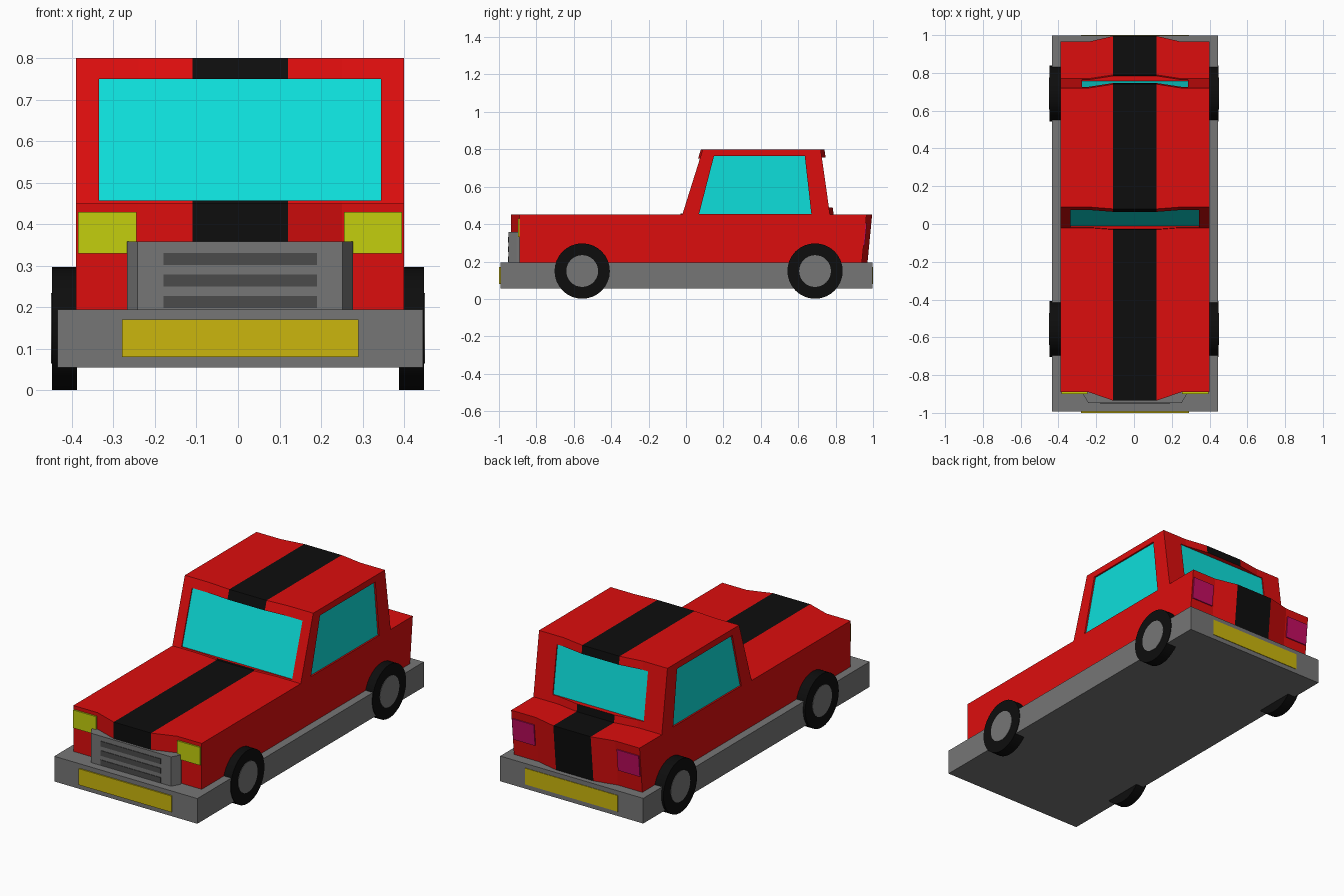
import bpy, bmesh, math

cube = bpy.data.objects.get("Cube")
if cube:
    bpy.data.objects.remove(cube, do_unlink=True)

CX = 0.005  # centre line of the bodywork


def material(name, rgb):
    m = bpy.data.materials.new(name)
    m.use_nodes = True
    m.diffuse_color = (*rgb, 1)
    m.node_tree.nodes["Principled BSDF"].inputs["Base Color"].default_value = (*rgb, 1)
    return m


RED = material("red_paint", (0.72, 0.004, 0.004))
BLACK = material("black_stripe", (0.004, 0.004, 0.004))
GREY = material("grey_metal", (0.18, 0.18, 0.18))
DARK = material("dark_slot", (0.07, 0.07, 0.07))
CYAN = material("cyan_glass", (0.004, 0.74, 0.71))
LIME = material("yellow_headlight", (0.55, 0.62, 0.004))
GOLD = material("gold_plate", (0.6, 0.47, 0.004))
PINK = material("magenta_tail_light", (0.55, 0.004, 0.12))


def loft(name, sections, mats, striped=False):
    """Join (x, [(y, z), ...]) sections; the middle strip may take the second material."""
    bm = bmesh.new()
    rings = [[bm.verts.new((CX + x, y, z)) for y, z in pts] for x, pts in sections]
    n = len(rings[0])
    for k, (a, b) in enumerate(zip(rings, rings[1:])):
        for i in range(n):
            f = bm.faces.new((a[i], a[(i + 1) % n], b[(i + 1) % n], b[i]))
            f.material_index = int(striped and k == len(rings) // 2 - 1)
    bm.faces.new(rings[0])
    bm.faces.new(rings[-1])
    bmesh.ops.recalc_face_normals(bm, faces=bm.faces)
    mesh = bpy.data.meshes.new(name)
    bm.to_mesh(mesh)
    bm.free()
    for m in mats:
        mesh.materials.append(m)
    ob = bpy.data.objects.new(name, mesh)
    bpy.context.collection.objects.link(ob)
    return ob


def prism(name, x0, x1, pts, mat):
    return loft(name, [(x0, pts), (x1, pts)], [mat])


def box(name, x0, x1, y0, y1, z0, z1, mat):
    return prism(name, x0, x1, [(y0, z0), (y1, z0), (y1, z1), (y0, z1)], mat)


def bowed(name, profile):
    """Striped shell whose centre bulges; profile rows are (y, z, bulge)."""
    sections = []
    for x, bow in ((-.395, 0), (-.245, 0), (-.115, 1), (.115, 1), (.245, 0), (.395, 0)):
        sections.append((x, [(y + bow * d, z) for y, z, d in profile]))
    return loft(name, sections, [RED, BLACK], True)


# Chassis and lower body
box("chassis", -.44, .44, -.993, .997, .055, .195, GREY)
bowed("body", [(-.89, .19, -.045), (-.89, .45, -.045), (.965, .45, .03), (.94, .19, .03)])

# Cab, leaning in at both ends
cab = bowed("cab", [(-.023, .44, -.01), (.09, .80, -.01), (.72, .80, .02), (.771, .44, .02)])


def front_y(z):
    return -.02 + (z - .45) / .35 * .11


def rear_y(z):
    return .77 - (z - .45) / .35 * .05


def slab(edge, z0, z1, a, b):
    """Leaning slab between offsets a and b from a sloped end of the cab."""
    return [(edge(z0) + a, z0), (edge(z1) + a, z1), (edge(z1) + b, z1), (edge(z0) + b, z0)]


SIDE = [(.07, .455), (.15, .765), (.635, .765), (.67, .455)]
windows = [
    ("windscreen", -.34, .34, slab(front_y, .457, .75, -.1, .012),
     -.34, .34, slab(front_y, .457, .75, .006, .013)),
    ("rear_window", -.28, .28, slab(rear_y, .49, .755, -.012, .1),
     -.28, .28, slab(rear_y, .49, .755, -.013, -.006)),
    ("left_window", .38, .5, SIDE, .379, .386, SIDE),
    ("right_window", -.5, -.38, SIDE, -.386, -.379, SIDE),
]
# Recess each opening, then lay the glass in it
for name, c0, c1, cut, g0, g1, glass in windows:
    cutter = prism("window_cutter", c0, c1, cut, RED)
    cutter.hide_render = True
    mod = cab.modifiers.new("opening", 'BOOLEAN')
    mod.operation = 'DIFFERENCE'
    mod.solver = 'EXACT'
    mod.object = cutter
    bpy.context.view_layer.objects.active = cab
    bpy.ops.object.modifier_apply(modifier=mod.name)
    bpy.data.objects.remove(cutter, do_unlink=True)
    prism(name, g0, g1, glass, CYAN)

# Grille with chamfered ends and dark slots
loft("grille", [(x, [(-.88, .19), (-.88, .358), (y, .358), (y, .19)])
                for x, y in ((-.272, -.905), (-.247, -.948), (.247, -.948), (.272, -.905))], [GREY])
for i in range(3):
    z = .212 + i * .052
    box("grille_slot", -.185, .185, -.951, -.945, z - .014, z + .015, DARK)

# Number plates, headlights and tail lights
box("front_plate", -.285, .285, -1, -.992, .08, .17, GOLD)
box("rear_plate", -.285, .285, .996, 1, .08, .17, GOLD)


def tail_y(z):
    return .94 + (z - .19) / .26 * .025


for side, s in (("left", 1), ("right", -1)):
    box(side + "_headlight", s * .25, s * .39, -.899, -.889, .33, .43, LIME)
    prism(side + "_tail_light", s * .255, s * .39, slab(tail_y, .285, .405, -.002, .006), PINK)


def disc(name, x, y, radius, width, mat):
    bpy.ops.mesh.primitive_cylinder_add(vertices=32, radius=radius, depth=width,
                                        location=(x, y, .149), rotation=(0, math.pi / 2, 0))
    ob = bpy.context.object
    ob.name = name
    ob.data.materials.append(mat)
    bpy.ops.object.shade_smooth_by_angle()


# Wheels
for side, s in (("left", 1), ("right", -1)):
    for end, y in (("front", -.555), ("rear", .69)):
        disc(f"{end}_{side}_tyre", s * .418, y, .148, .06, BLACK)
        disc(f"{end}_{side}_hub", s * .448, y, .085, .004, GREY)
